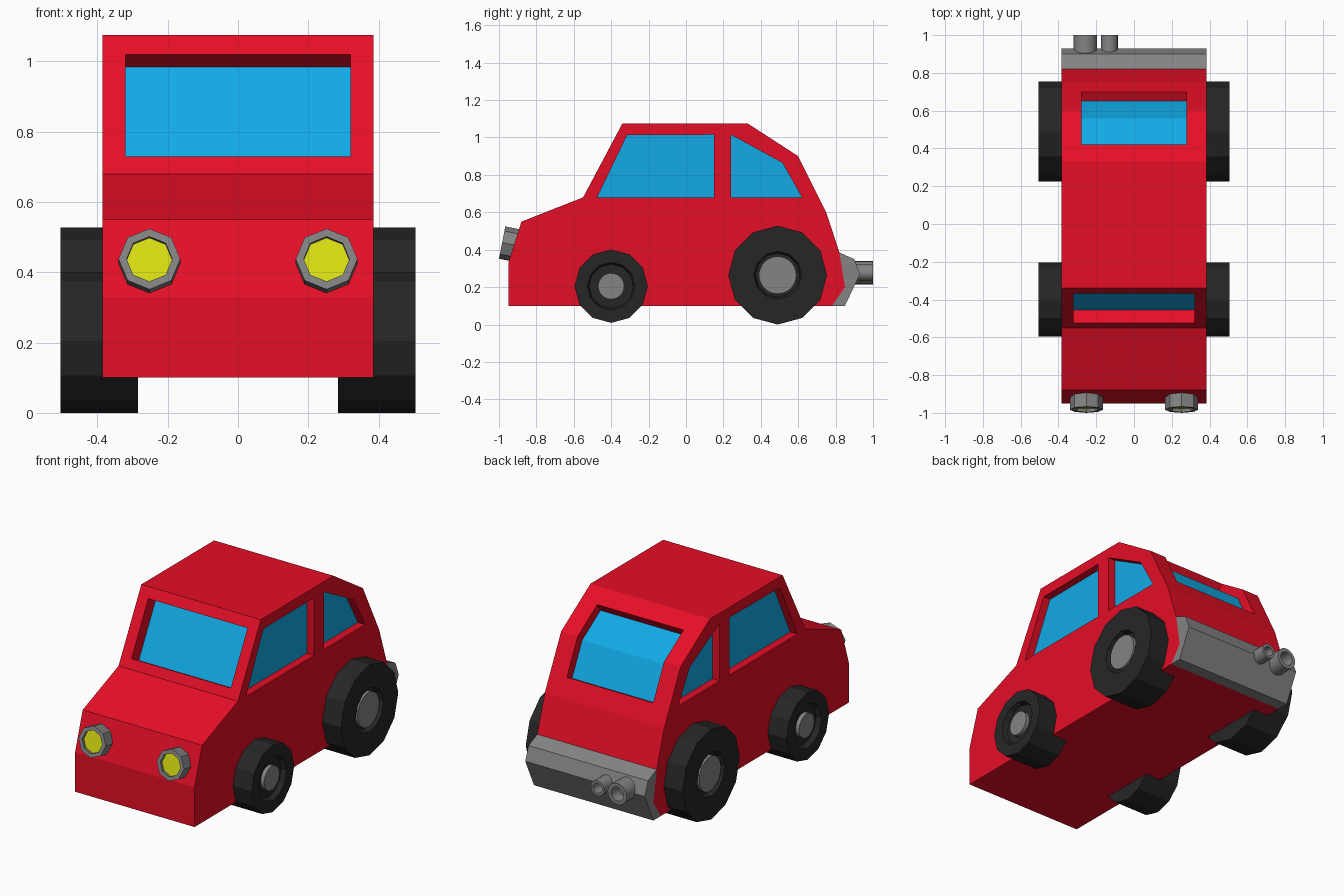
import bpy, bmesh, math
from mathutils import Matrix, Vector

cube = bpy.data.objects.get("Cube")
if cube:
    bpy.data.objects.remove(cube, do_unlink=True)


def material(name, rgb):
    lin = [((c / 255 + 0.055) / 1.055) ** 2.4 if c > 10 else c / 255 / 12.92 for c in rgb]
    m = bpy.data.materials.new(name)
    m.use_nodes = True
    m.diffuse_color = (*lin, 1)
    bsdf = next(n for n in m.node_tree.nodes if n.type == 'BSDF_PRINCIPLED')
    bsdf.inputs["Base Color"].default_value = (*lin, 1)
    return m


RED = material("red paint", (230, 14, 38))
BLUE = material("blue glass", (17, 170, 230))
GREY = material("grey metal", (132, 132, 132))
BLACK = material("black rubber", (38, 38, 38))
YELLOW = material("yellow lamp", (220, 226, 17))


def finish(name, bm, mat):
    bmesh.ops.recalc_face_normals(bm, faces=bm.faces)
    me = bpy.data.meshes.new(name)
    bm.to_mesh(me)
    bm.free()
    me.materials.append(mat)
    ob = bpy.data.objects.new(name, me)
    bpy.context.collection.objects.link(ob)
    return ob


def prism(name, outline, x0, x1, mat):
    """Extrude a (y, z) outline from x0 to x1."""
    bm = bmesh.new()
    face = bm.faces.new([bm.verts.new((x0, y, z)) for y, z in outline])
    out = bmesh.ops.extrude_face_region(bm, geom=[face])["geom"]
    bmesh.ops.translate(bm, vec=(x1 - x0, 0, 0),
                        verts=[v for v in out if isinstance(v, bmesh.types.BMVert)])
    return finish(name, bm, mat)


def lathe(name, profile, sides, matrix, mat, smooth=False):
    """Revolve (radius, height) points round local z, then place with matrix."""
    bm = bmesh.new()
    vs = [bm.verts.new((r, 0, h)) for r, h in profile]
    es = [bm.edges.new(p) for p in zip(vs, vs[1:])]
    bmesh.ops.spin(bm, geom=vs + es, cent=(0, 0, 0), axis=(0, 0, 1),
                   angle=math.tau, steps=sides, use_merge=True)
    bmesh.ops.remove_doubles(bm, verts=bm.verts, dist=1e-4)
    bm.transform(matrix)
    ob = finish(name, bm, mat)
    if smooth:
        bpy.ops.object.select_all(action='DESELECT')
        ob.select_set(True)
        bpy.context.view_layer.objects.active = ob
        bpy.ops.object.shade_smooth_by_angle(angle=math.radians(35))
    return ob


def offset(path, d):
    """Shift a (y, z) path sideways into the body with mitred corners."""
    pts = [Vector(p) for p in path]
    normals = [Vector((t.y, -t.x)).normalized() for t in (b - a for a, b in zip(pts, pts[1:]))]
    res = []
    for i, p in enumerate(pts):
        a, b = normals[max(i - 1, 0)], normals[min(i, len(normals) - 1)]
        res.append(tuple(p + (a + b) * d / (1 + a.dot(b))))
    return res


def strip(path, d0, d1):
    return offset(path, d0) + offset(path, d1)[::-1]


# Body shell
W = 0.385
body = prism("body", [(-0.95, 0.10), (-0.95, 0.33), (-0.88, 0.55), (-0.55, 0.68),
                      (-0.34, 1.075), (0.33, 1.075), (0.60, 0.90), (0.75, 0.60),
                      (0.82, 0.385), (0.85, 0.20), (0.78, 0.10)], -W, W, RED)
cutters = []

# Windscreen and rear window: recess plus thin pane
for name, path, half, depth in (
        ("windscreen", [(-0.523, 0.73), (-0.369, 1.02)], 0.32, 0.08),
        ("rear_window", [(0.42, 1.017), (0.60, 0.90), (0.70, 0.70)], 0.278, 0.058)):
    cutters.append(prism(name + "_cutter", strip(path, -0.05, depth), -half, half, RED))
    prism(name, strip(path, depth - 0.004, depth + 0.004), -half, half, BLUE)

# Side windows on both sides
SIDE = {"front_side_window": [(-0.475, 0.68), (-0.315, 1.012), (0.15, 1.015), (0.15, 0.68)],
        "rear_side_window": [(0.24, 0.68), (0.24, 1.015), (0.515, 0.865), (0.62, 0.68)]}
DEPTH = 0.05
for s, side in ((1, "left"), (-1, "right")):
    for name, outline in SIDE.items():
        cutters.append(prism(f"{side}_{name}_cutter", outline, s * (W - DEPTH), s * (W + 0.05), RED))
        prism(f"{side}_{name}", outline, s * (W - DEPTH - 0.004), s * (W - DEPTH + 0.004), BLUE)

# Cut the window recesses, then discard the cutters
for c in cutters:
    mod = body.modifiers.new("recess", 'BOOLEAN')
    mod.operation = 'DIFFERENCE'
    mod.solver = 'EXACT'
    mod.object = c
    c.hide_render = True
bpy.context.view_layer.update()
cut = bpy.data.meshes.new_from_object(body.evaluated_get(bpy.context.evaluated_depsgraph_get()))
body.modifiers.clear()
body.data = cut
cut.materials.clear()
cut.materials.append(RED)
for p in cut.polygons:
    p.material_index = 0
for c in cutters:
    bpy.data.objects.remove(c, do_unlink=True)

# Rear bumper
prism("rear_bumper", [(0.82, 0.385), (0.90, 0.35), (0.93, 0.27), (0.85, 0.10),
                      (0.78, 0.10), (0.85, 0.20)], -W, W, GREY)

# Wheels: dished tyre with a hub standing in the dish
for s, side in ((1, "left"), (-1, "right")):
    turn = Matrix.Rotation(s * math.pi / 2, 4, 'Y')
    for end, y, z, r, hub in (("front", -0.40, 0.205, 0.196, 0.07),
                              ("rear", 0.49, 0.264, 0.264, 0.10)):
        m = Matrix.Translation((0, y, z)) @ turn
        lathe(f"{side}_{end}_tyre", [(0, 0.285), (r, 0.285), (r, 0.505), (0.128, 0.505),
                                     (0.118, 0.475), (0, 0.475)], 12, m, BLACK)
        lathe(f"{side}_{end}_hub", [(0, 0.46), (hub, 0.46), (hub, 0.498), (0, 0.498)],
              32, m, GREY, True)

# Headlamps: octagonal rim with a sunken lens
for s, side in ((1, "left"), (-1, "right")):
    m = Matrix.Translation((s * 0.252, -0.983, 0.438)) @ Matrix.Rotation(math.radians(79), 4, 'X')
    lathe(side + "_lamp_rim", [(0, -0.11), (0.088, -0.11), (0.088, 0), (0.065, 0),
                               (0.065, -0.02), (0, -0.02)], 8, m, GREY)
    lathe(side + "_lamp_lens", [(0, -0.022), (0.064, -0.022), (0.064, -0.016), (0, -0.016)],
          8, m, YELLOW)

# Twin exhaust pipes
for name, x, r in (("large_exhaust", -0.257, 0.062), ("small_exhaust", -0.13, 0.044)):
    m = Matrix.Translation((x, 1.0, 0.277)) @ Matrix.Rotation(-math.pi / 2, 4, 'X')
    lathe(name, [(0, -0.13), (r, -0.13), (r, 0), (r * 0.65, 0), (r * 0.65, -0.07), (0, -0.07)],
          20, m, GREY, True)
